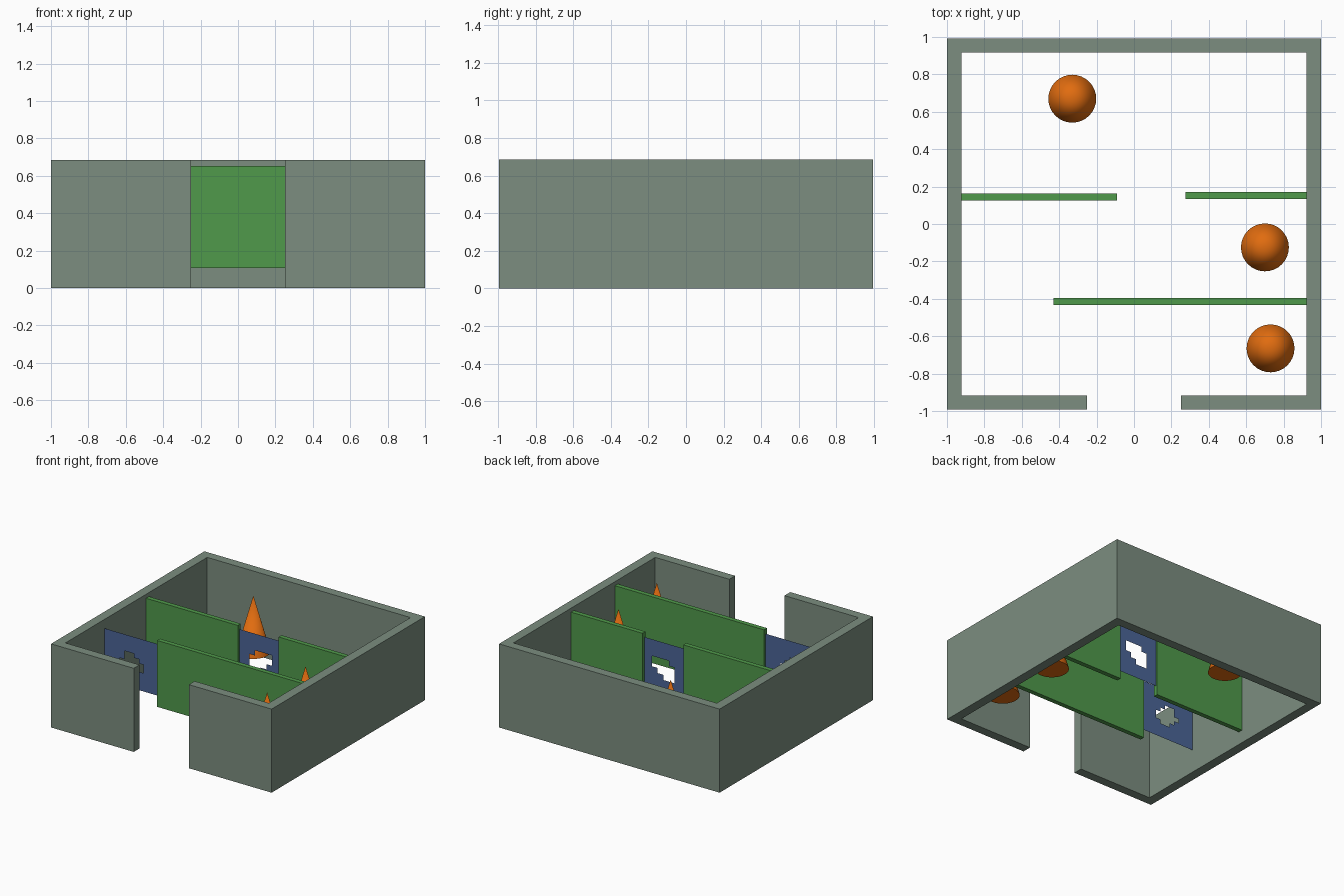
import bpy, bmesh

if "Cube" in bpy.data.objects:
    bpy.data.objects.remove(bpy.data.objects["Cube"])


def material(name, rgb):
    m = bpy.data.materials.new(name)
    m.diffuse_color = (*rgb, 1)
    m.use_nodes = True
    m.node_tree.nodes["Principled BSDF"].inputs["Base Color"].default_value = m.diffuse_color
    return m


WALL = material("grey_green", (0.20, 0.27, 0.215))
GREEN = material("green", (0.08, 0.32, 0.07))
BLUE = material("blue", (0.07, 0.13, 0.31))
ORANGE = material("orange", (0.75, 0.15, 0.005))


def finish(bm, name, mat):
    mesh = bpy.data.meshes.new(name)
    bm.to_mesh(mesh)
    bm.free()
    mesh.materials.append(mat)
    obj = bpy.data.objects.new(name, mesh)
    bpy.context.collection.objects.link(obj)
    return obj


def prism(name, outline, z0, z1, mat):
    """Extrude a plan outline between two heights."""
    bm = bmesh.new()
    face = bm.faces.new([bm.verts.new((x, y, z0)) for x, y in outline])
    top = bmesh.ops.extrude_face_region(bm, geom=[face])["geom"]
    for v in top:
        if isinstance(v, bmesh.types.BMVert):
            v.co.z = z1
    bmesh.ops.recalc_face_normals(bm, faces=bm.faces)
    return finish(bm, name, mat)


def partition(name, x0, x1, y, thick=0.038):
    h = thick / 2
    prism(name, [(x0, y - h), (x1, y - h), (x1, y + h), (x0, y + h)],
          0.108, 0.652, GREEN)


def screen(name, x0, x1, y, hx0, hx1, rows):
    """Paper-thin panel with a stepped hole ('.' cells are open), rows top down."""
    z0, z1, hz0, hz1 = 0.19, 0.613, 0.306, 0.477
    n, m = len(rows[0]), len(rows)
    xs = [x0] + [hx0 + (hx1 - hx0) * i / n for i in range(n + 1)] + [x1]
    zs = [z1] + [hz1 + (hz0 - hz1) * j / m for j in range(m + 1)] + [z0]
    bm = bmesh.new()
    for j in range(m + 2):
        for i in range(n + 2):
            if 1 <= i <= n and 1 <= j <= m and rows[j - 1][i - 1] == ".":
                continue
            bm.faces.new([bm.verts.new((xs[a], y, zs[b])) for a, b in
                          ((i, j + 1), (i + 1, j + 1), (i + 1, j), (i, j))])
    bmesh.ops.remove_doubles(bm, verts=bm.verts, dist=1e-4)
    bmesh.ops.dissolve_limit(bm, angle_limit=0.01, verts=bm.verts, edges=bm.edges)
    bmesh.ops.triangulate(bm, faces=bm.faces)
    finish(bm, name, BLUE)


# Outer wall with a full-height doorway at the front
half = [(0.25, -0.993), (1, -0.993), (1, 0.993), (-1, 0.993), (-1, -0.993), (-0.25, -0.993)]
inner = [(-0.25, -0.918), (-0.922, -0.918), (-0.922, 0.918),
         (0.922, 0.918), (0.922, -0.918), (0.25, -0.918)]
prism("outer_wall", half + inner, 0, 0.685, WALL)

# Raised inner partitions
partition("front_partition", -0.43, 0.922, -0.415)
partition("back_left_partition", -0.922, -0.09, 0.145)
partition("back_right_partition", 0.275, 0.922, 0.153)

# Blue screens closing the passages
screen("front_screen", -0.922, -0.43, -0.415, -0.785, -0.565,
       ["#..##", "#...#", ".....", "#....", "##..#"])
screen("back_screen", -0.09, 0.275, 0.148, 0.0, 0.205,
       ["#...", "....", "...#", "..##"])

# Floating cones
for i, (x, y) in enumerate([(-0.33, 0.67), (0.70, -0.125), (0.73, -0.665)]):
    bpy.ops.mesh.primitive_cone_add(vertices=32, radius1=0.128, radius2=0,
                                    depth=0.46, location=(x, y, 0.395))
    cone = bpy.context.object
    cone.name = f"cone_{i + 1}"
    cone.data.materials.append(ORANGE)
    bpy.ops.object.shade_smooth_by_angle()
